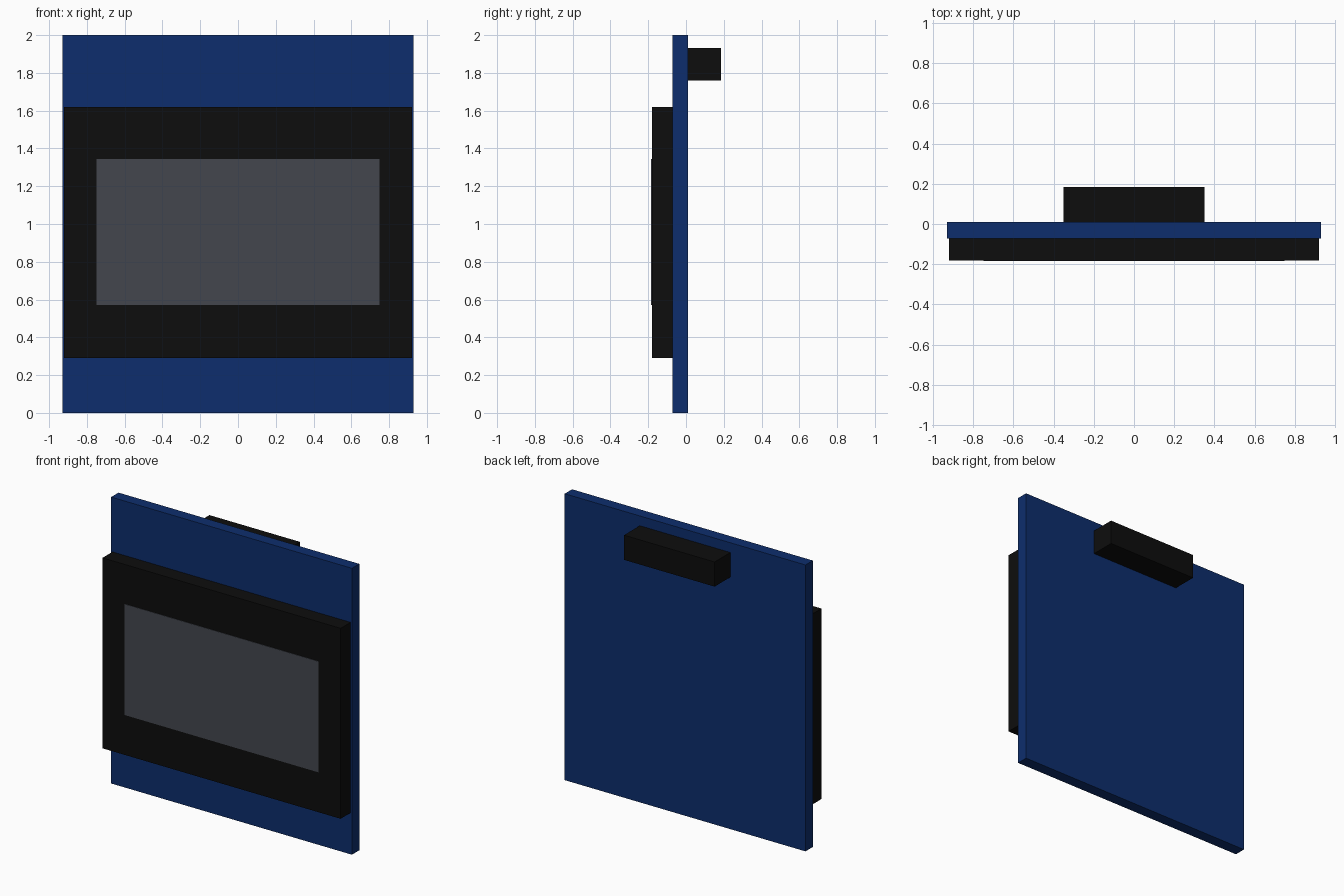
import bpy

# Remove the default cube
cube = bpy.data.objects.get("Cube")
if cube:
    bpy.data.objects.remove(cube, do_unlink=True)


def material(name, rgb):
    mat = bpy.data.materials.new(name)
    mat.use_nodes = True
    color = (*rgb, 1.0)
    mat.diffuse_color = color
    bsdf = mat.node_tree.nodes["Principled BSDF"]
    bsdf.inputs["Base Color"].default_value = color
    bsdf.inputs["Roughness"].default_value = 0.6
    return mat


def box(name, half_width, y_range, z_range, mat):
    """Box centred on x = 0, spanning the given depth and height."""
    (y0, y1), (z0, z1) = y_range, z_range
    bpy.ops.mesh.primitive_cube_add(size=1, location=(0, (y0 + y1) / 2, (z0 + z1) / 2))
    obj = bpy.context.object
    obj.name = obj.data.name = name
    obj.scale = (2 * half_width, y1 - y0, z1 - z0)
    bpy.ops.object.transform_apply(location=False, rotation=False, scale=True)
    obj.data.materials.append(mat)
    return obj


blue = material("board_blue", (0.004, 0.027, 0.153))
black = material("plastic_black", (0.004, 0.004, 0.004))
grey = material("screen_grey", (0.056, 0.061, 0.076))

FRONT, BACK = -0.071, 0.010   # faces of the circuit board
BEZEL = -0.181                # front of the bezel

# Circuit board
box("circuit_board", 0.93, (FRONT, BACK), (0.0, 2.0), blue)
# Display housing on the front, with a thin screen plate
box("display_bezel", 0.92, (BEZEL, FRONT), (0.29, 1.62), black)
box("display_screen", 0.75, (BEZEL - 0.003, BEZEL), (0.57, 1.345), grey)
# Pin connector on the back
box("rear_connector", 0.35, (BACK, 0.184), (1.76, 1.932), black)
